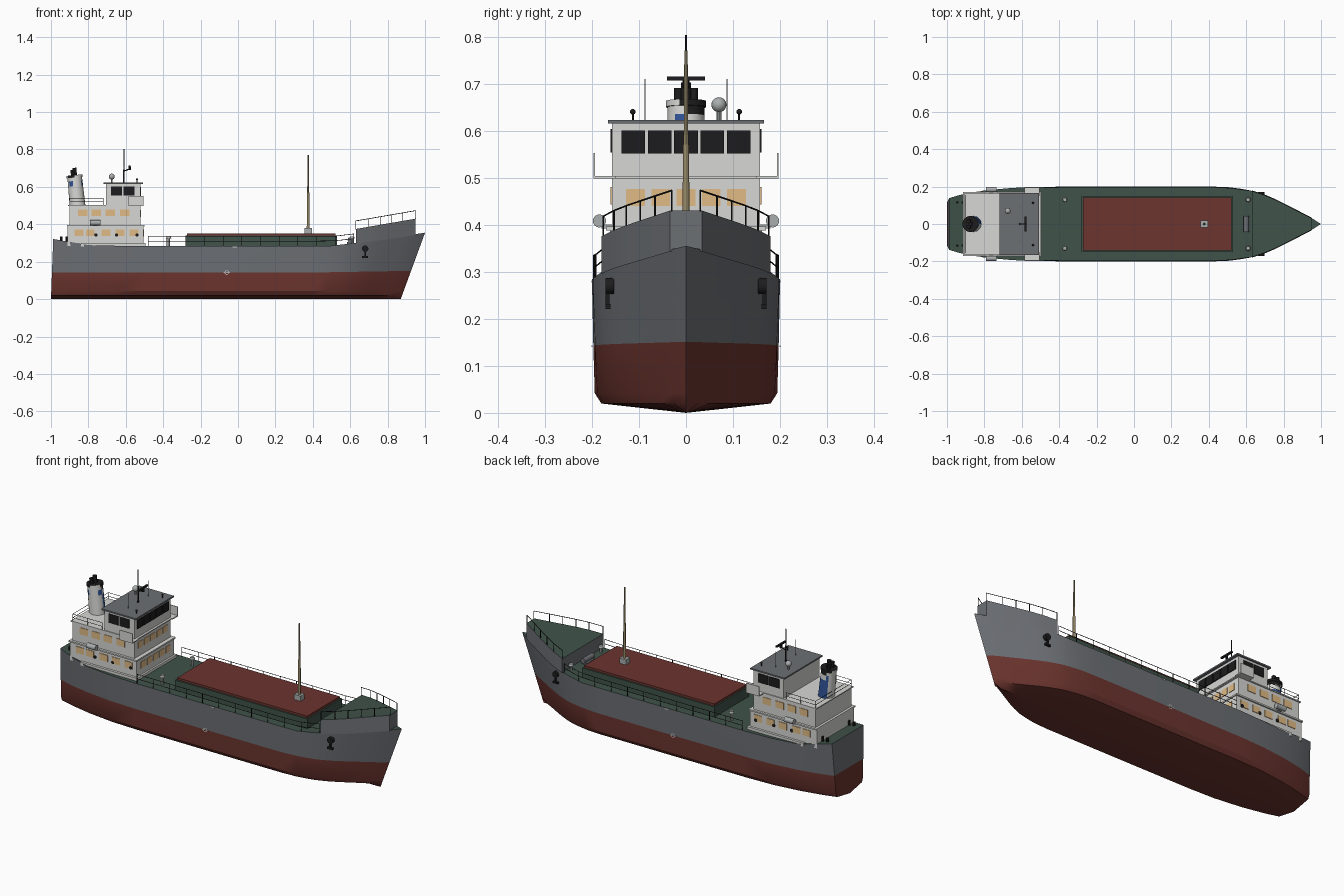
import bpy, bmesh, math
from mathutils import Vector, Matrix

cube = bpy.data.objects.get("Cube")
if cube:
    bpy.data.objects.remove(cube, do_unlink=True)


def material(name, r, g, b):
    m = bpy.data.materials.new(name)
    m.use_nodes = True
    m.diffuse_color = (r, g, b, 1)
    m.node_tree.nodes["Principled BSDF"].inputs["Base Color"].default_value = (r, g, b, 1)
    return m


GREY = material("hull grey", .15, .16, .175)
RED = material("oxide red", .15, .035, .028)
GREEN = material("deck green", .05, .085, .066)
WHITE = material("house white", .68, .68, .66)
BLACK = material("black", .012, .012, .013)
TAN = material("mast buff", .32, .26, .14)
BLUE = material("funnel blue", .03, .09, .32)
GLOW = material("warm window", .75, .5, .24)
STEEL = material("pale steel", .4, .42, .42)


# ---- helpers
def finish(name, bm, *mats, smooth=False):
    bmesh.ops.recalc_face_normals(bm, faces=bm.faces)
    me = bpy.data.meshes.new(name)
    bm.to_mesh(me)
    bm.free()
    for m in mats:
        me.materials.append(m)
    ob = bpy.data.objects.new(name, me)
    bpy.context.collection.objects.link(ob)
    if smooth:
        bpy.ops.object.select_all(action='DESELECT')
        ob.select_set(True)
        bpy.context.view_layer.objects.active = ob
        bpy.ops.object.shade_smooth_by_angle(angle=math.radians(30))
    return ob


def add_box(bm, x, y, z):
    size = Matrix.Diagonal((x[1] - x[0], y[1] - y[0], z[1] - z[0], 1))
    mid = Matrix.Translation(((x[0] + x[1]) / 2, (y[0] + y[1]) / 2, (z[0] + z[1]) / 2))
    bmesh.ops.create_cube(bm, size=1, matrix=mid @ size)


def add_tube(bm, p, q, r, r2=None, seg=6):
    p, q = Vector(p), Vector(q)
    turn = (q - p).to_track_quat('Z', 'Y').to_matrix().to_4x4()
    bmesh.ops.create_cone(bm, cap_ends=True, segments=seg, radius1=r, radius2=r if r2 is None else r2,
                          depth=(q - p).length, matrix=Matrix.Translation((p + q) / 2) @ turn)


def add_ball(bm, c, r):
    bmesh.ops.create_uvsphere(bm, u_segments=16, v_segments=10, radius=r, matrix=Matrix.Translation(c))


def box(name, mat, x, y, z):
    bm = bmesh.new()
    add_box(bm, x, y, z)
    return finish(name, bm, mat)


def rail(name, mat, pts, h, r=.0018, bars=(1,)):
    bm = bmesh.new()
    up = Vector((0, 0, h))
    pts = [Vector(p) for p in pts]
    for p in pts:
        add_tube(bm, p, p + up, r)
    for a, b in zip(pts, pts[1:]):
        for k in bars:
            add_tube(bm, a + up * k, b + up * k, r)
    return finish(name, bm, mat)


# ---- hull lines: station x and half breadth at the deck
LINES = [(-1, .138), (-.95, .153), (-.9, .164), (-.8, .18), (-.65, .193), (-.5, .199), (0, .2), (.4, .2),
         (.5, .198), (.58, .188), (.63, .179), (.7, .156), (.76, .13), (.82, .1), (.88, .069), (.95, .033), (1, 0)]


def breadth(x):
    for (a, u), (b, v) in zip(LINES, LINES[1:]):
        if a <= x <= b:
            return u + (v - u) * (x - a) / (b - a)


def sheer(x):
    return .285 + .036 * max(0, (-.78 - x) / .22) + .07 * max(0, (x - .5) / .5) ** 1.15


def hull_ring(x, w):
    bow = max(0, (x - .4) / .6)
    stern = max(0, (-.7 - x) / .3)
    levels = [(0, 0), (.02, .9), (.042, .97), (.142 + .009 * bow, .985), (sheer(x), 1)]
    ring = []
    for i, (z, f) in enumerate(levels):
        low = 1 - z / sheer(x)
        f *= 1 - .12 * bow * low - .14 * stern * low
        reach = .87 + .13 * z / .355
        px = .4 + bow * (reach - .4) if bow else x + .012 * stern * (1 - low)
        ring.append(Vector((px, w * f, z)))
    return ring


bm = bmesh.new()
rings = [hull_ring(x, w) for x, w in LINES]
for side in (-1, 1):
    grid = [[bm.verts.new((p.x, p.y * side, p.z)) for p in r] for r in rings]
    for a, b in zip(grid, grid[1:]):
        for i in range(4):
            bm.faces.new((a[i], a[i + 1], b[i + 1], b[i])).material_index = int(i < 3)
    if side < 0:
        other = grid
for a, b, c, d in zip(grid, grid[1:], other[1:], other):
    bm.faces.new((a[4], b[4], c[4], d[4])).material_index = 2
for i in range(4):
    bm.faces.new((grid[0][i], grid[0][i + 1], other[0][i + 1], other[0][i])).material_index = int(i < 3)
bmesh.ops.remove_doubles(bm, verts=bm.verts, dist=.0002)
bmesh.ops.dissolve_degenerate(bm, edges=bm.edges, dist=.0001)
finish("hull", bm, GREY, RED, GREEN, smooth=True)

# ---- raised forecastle following the deck edge
bm = bmesh.new()
fore = [x for x, _ in LINES if .63 <= x <= .95]
fore_top = lambda x: .375 + .055 * (x - .63) / .32
rows = []
for x in fore:
    w = breadth(x) + .001
    rows.append([bm.verts.new((x, y, z)) for y, z in
                 ((-w, sheer(x) - .004), (-w, fore_top(x)), (w, fore_top(x)), (w, sheer(x) - .004))])
for a, b in zip(rows, rows[1:]):
    for i in range(3):
        bm.faces.new((a[i], a[i + 1], b[i + 1], b[i])).material_index = int(i == 1)
bm.faces.new(rows[0])
bm.faces.new(rows[-1])
finish("forecastle", bm, GREY, GREEN, smooth=True)

# ---- cargo hatch
box("hatch_coaming", GREEN, (-.28, .53), (-.15, .15), (.28, .34))
box("hatch_cover", RED, (-.272, .522), (-.142, .142), (.34, .352))

# ---- deckhouse tiers, wheelhouse and roof
box("house_base", WHITE, (-.84, -.495), (-.175, .175), (.28, .3))
box("lower_house", WHITE, (-.912, -.505), (-.162, .162), (.285, .392))
box("lower_house_deck", WHITE, (-.915, -.5), (-.17, .17), (.388, .396))
box("upper_house", WHITE, (-.902, -.522), (-.157, .157), (.392, .5))
box("upper_house_deck", WHITE, (-.908, -.51), (-.162, .162), (.498, .504))
box("wheelhouse", WHITE, (-.705, -.522), (-.157, .157), (.5, .615))
box("wheelhouse_roof", GREY, (-.718, -.508), (-.166, .166), (.615, .623))

# ---- windows as thin plates
bm, dark = bmesh.new(), bmesh.new()
for i in range(-2, 3):
    y = i * .056
    add_box(dark, (-.523, -.518), (y - .025, y + .025), (.551, .6))
    for x, z in ((-.522, .44), (-.505, .335)):
        add_box(bm, (x - .001, x + .003), (y * .96 - .02, y * .96 + .02), (z, z + .036))
for s in (-1, 1):
    plate = lambda y: sorted((s * (y - .001), s * (y + .003)))
    for x in (-.83, -.757, -.683, -.605):
        add_box(bm, (x - .025, x + .025), plate(.157), (.443, .48))
    for x in (-.85, -.79, -.705, -.63, -.555):
        add_box(bm, (x - .024, x + .024), plate(.162), (.337, .373))
    for x in (-.65, -.583):
        add_box(dark, (x - .03, x + .03), plate(.157), (.553, .603))
    for x in (-.76, -.65, -.54):
        add_tube(dark, (x, s * .161, .343), (x, s * .166, .343), .009, seg=12)
finish("cabin_windows", bm, GLOW)
finish("bridge_windows_and_portholes", dark, BLACK)

# ---- bridge wings, liferafts, roof fittings and anchors on both sides
for s, side in ((-1, "right"), (1, "left")):
    span = lambda a, b: sorted((s * a, s * b))
    bm = bmesh.new()
    add_box(bm, (-.585, -.505), span(.15, .197), (.498, .504))
    add_box(bm, (-.585, -.505), span(.193, .197), (.504, .552))
    finish(side + "_bridge_wing", bm, WHITE)

    bm = bmesh.new()
    add_tube(bm, (-.79, s * .184, .408), (-.735, s * .184, .408), .014, seg=14)
    add_box(bm, (-.775, -.75), span(.155, .18), (.392, .4))
    finish(side + "_liferaft", bm, STEEL, smooth=True)

    bm = bmesh.new()
    add_tube(bm, (-.54, s * .113, .62), (-.54, s * .113, .636), .002)
    add_ball(bm, (-.54, s * .113, .64), .006)
    finish(side + "_roof_lamp", bm, BLACK, smooth=True)

    bm = bmesh.new()
    add_tube(bm, (-.61, s * .087, .62), (-.61, s * .087, .71), .0013)
    finish(side + "_whip_aerial", bm, STEEL)

    bm = bmesh.new()
    y = s * (breadth(.68) + .006)
    add_tube(bm, (.68, y - s * .016, .27), (.68, y + s * .003, .27), .017, seg=14)
    add_box(bm, (.676, .684), span(abs(y) - .006, abs(y) + .003), (.222, .275))
    add_box(bm, (.664, .696), span(abs(y) - .008, abs(y) + .003), (.221, .231))
    finish(side + "_anchor", bm, BLACK, smooth=True)

    bm = bmesh.new()
    for x in (-.945, -.915):
        add_tube(bm, (x, s * .115, .3), (x, s * .115, .335), .007, seg=10)
    finish(side + "_mooring_bollards", bm, BLACK, smooth=True)

    for x, place in ((-.37, "aft"), (.61, "fore")):
        bm = bmesh.new()
        add_tube(bm, (x, s * .13, .28), (x, s * .13, .325), .007, seg=12)
        add_tube(bm, (x, s * .13, .325), (x, s * .13, .336), .014, .01, seg=12)
        finish(f"{side}_{place}_vent", bm, STEEL, smooth=True)

    # painted load mark: open ring with a bar
    bm = bmesh.new()
    for k in range(16):
        a, b = (math.tau * t / 16 for t in (k, k + 1))
        bm.faces.new([bm.verts.new((-.06 + r * math.cos(t), s * .2005, .142 + r * math.sin(t)))
                      for r, t in ((.012, a), (.012, b), (.009, b), (.009, a))])
    add_box(bm, (-.078, -.042), span(.199, .201), (.1405, .1435))
    add_box(bm, (-.03, -.005), span(.199, .201), (.277, .281))
    finish(side + "_load_mark", bm, WHITE)

    # guard rails
    path = [-.48 + i * .1 for i in range(12)]
    rail(side + "_deck_rail", BLACK, [(x, s * (breadth(x) - .004), sheer(x)) for x in path], .05, .0016, (.5, 1))
    rail(side + "_forecastle_rail", BLACK, [(x, s * (breadth(x) - .003), fore_top(x) - .002) for x in fore],
         .045)

rail("upper_house_rail", BLACK, [(-.72, -.155, .5), (-.81, -.155, .5), (-.9, -.155, .5), (-.9, 0, .5),
                                 (-.9, .155, .5), (-.81, .155, .5), (-.72, .155, .5)], .04, .0013, (.5, 1))

# ---- funnel, raked aft, banded by height
bm = bmesh.new()
bands = [(.5, 0), (.605, 1), (.632, 0), (.65, 2), (.663, 2)]
centre = lambda z: -.858 - .1 * (z - .5)
for (z, m), (z2, _) in zip(bands, bands[1:]):
    n = len(bm.faces)
    r = .043 if m == 2 else .042 - .02 * (z - .5)
    add_tube(bm, (centre(z), 0, z), (centre(z2), 0, z2), r, r if m == 2 else .042 - .02 * (z2 - .5), 20)
    bm.faces.ensure_lookup_table()
    for f in bm.faces[n:]:
        f.material_index = m
finish("funnel", bm, WHITE, BLUE, BLACK, smooth=True)
bm = bmesh.new()
for x, y, z in ((-.872, 0, .702), (-.882, -.015, .69), (-.882, .015, .69)):
    add_tube(bm, (x, y, .66), (x - .003, y, z), .011, seg=12)
finish("exhaust_pipes", bm, BLACK, smooth=True)

# ---- masts, radar and dome
bm = bmesh.new()
add_tube(bm, (.375, 0, .375), (.375, 0, .57), .0075, .0065, 12)
add_tube(bm, (.375, 0, .57), (.375, 0, .77), .005, .0035, 12)
finish("cargo_mast", bm, TAN, smooth=True)
box("cargo_mast_base", STEEL, (.355, .395), (-.018, .018), (.35, .38))

bm = bmesh.new()
add_tube(bm, (-.61, 0, .62), (-.61, 0, .803), .0045, .002, 8)
finish("signal_mast", bm, BLACK, smooth=True)
bm = bmesh.new()
add_tube(bm, (-.61, 0, .685), (-.575, 0, .697), .003)
add_tube(bm, (-.58, 0, .69), (-.58, 0, .71), .007, seg=10)
add_box(bm, (-.585, -.575), (-.04, .04), (.707, .715))
finish("radar_scanner", bm, BLACK)
bm = bmesh.new()
add_tube(bm, (-.675, .07, .62), (-.675, .07, .645), .005, seg=10)
add_ball(bm, (-.675, .07, .655), .016)
finish("satellite_dome", bm, STEEL, smooth=True)

# ---- anchor windlass
bm = bmesh.new()
add_box(bm, (.582, .618), (-.035, .035), (.285, .305))
add_tube(bm, (.6, -.042, .317), (.6, .042, .317), .014, seg=14)
finish("windlass", bm, GREY, smooth=True)
